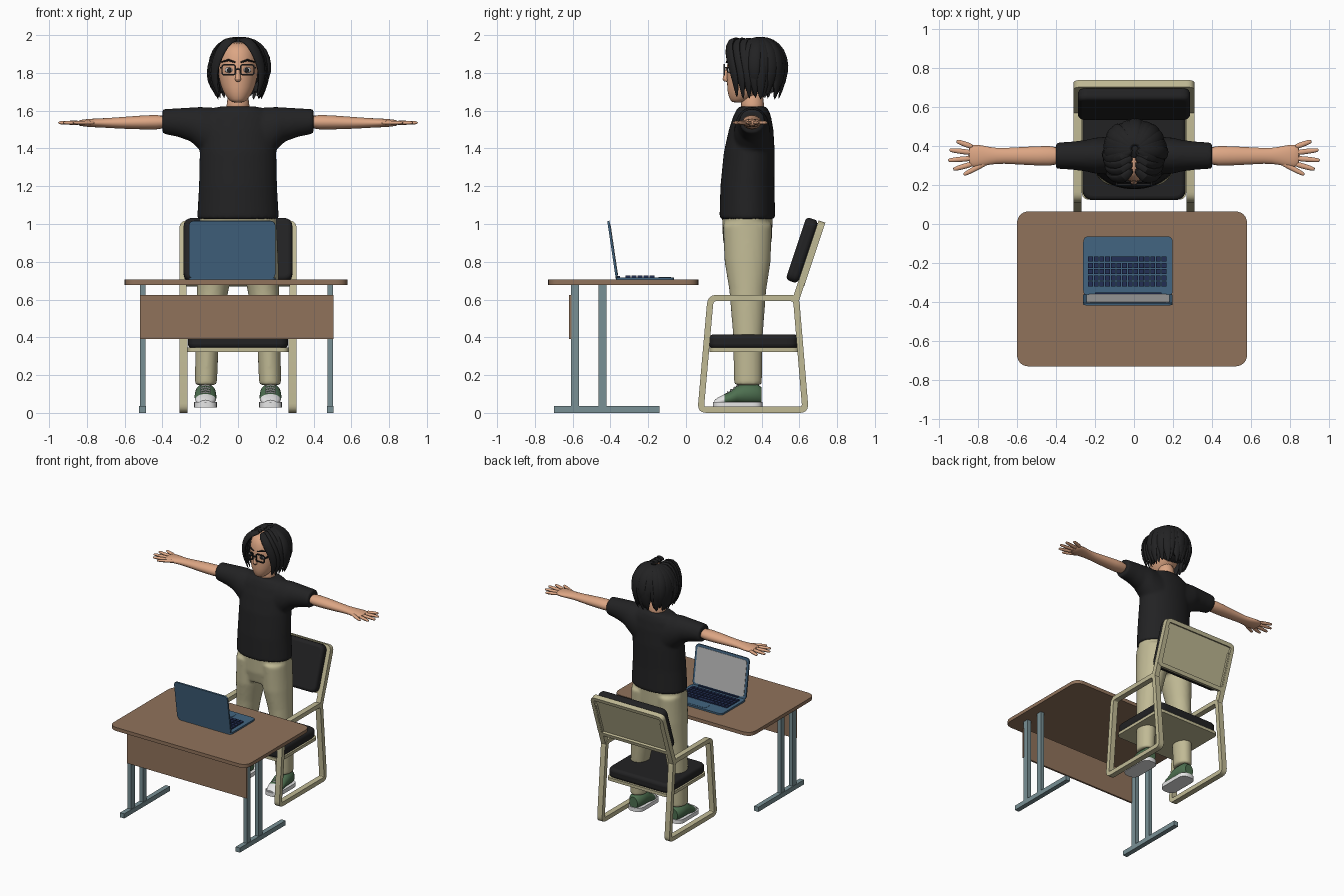
import bpy, bmesh, math, random
from mathutils import Vector, Matrix

if "Cube" in bpy.data.objects:
    bpy.data.objects.remove(bpy.data.objects["Cube"])
random.seed(4)
X, Y, Z = Vector((1, 0, 0)), Vector((0, 1, 0)), Vector((0, 0, 1))


def material(name, *rgb):
    m = bpy.data.materials.new(name)
    m.use_nodes = True
    m.diffuse_color = (*rgb, 1)
    m.node_tree.nodes["Principled BSDF"].inputs["Base Color"].default_value = (*rgb, 1)
    return m


beige = material("beige", .53, .49, .30)
black = material("black", .016, .016, .017)
skin = material("skin", .72, .38, .23)
wood = material("wood", .28, .17, .105)
steel = material("steel", .19, .28, .30)
blue = material("blue", .055, .13, .22)
navy = material("navy", .016, .028, .09)
grey = material("grey", .47, .47, .47)
white = material("white", .8, .8, .8)
green = material("green", .075, .16, .08)


def finish(name, bm, mats, mirror=False, subsurf=0, remesh=0, bevel=0):
    bmesh.ops.recalc_face_normals(bm, faces=bm.faces)
    me = bpy.data.meshes.new(name)
    bm.to_mesh(me)
    bm.free()
    me.shade_smooth()
    me.set_sharp_from_angle(angle=math.radians(42))
    ob = bpy.data.objects.new(name, me)
    bpy.context.collection.objects.link(ob)
    for m in mats if isinstance(mats, list) else [mats]:
        me.materials.append(m)
    if mirror:
        ob.modifiers.new("mirror", "MIRROR").use_mirror_merge = False
    if bevel:
        b = ob.modifiers.new("bevel", "BEVEL")
        b.width, b.segments, b.angle_limit = bevel, 4, math.radians(50)
    if subsurf:
        s = ob.modifiers.new("subsurf", "SUBSURF")
        s.levels = s.render_levels = subsurf
    if remesh:
        r = ob.modifiers.new("blend", "REMESH")
        r.mode, r.voxel_size, r.use_smooth_shade = "VOXEL", remesh, True
        s = ob.modifiers.new("soften", "SMOOTH")
        s.factor, s.iterations = .5, 5
    return ob


def tube(bm, rings, axis=None, up=Z, center=None, n=20):
    """Loft through elliptical rings (x, y, z, half width, half height)."""
    pts = [Vector(r[:3]) for r in rings]
    loops = []
    for i, (p, r) in enumerate(zip(pts, rings)):
        d = axis or (pts[min(i + 1, len(pts) - 1)] - pts[max(i - 1, 0)]).normalized()
        u = ((p - center) if center else up).cross(d).normalized()
        v = d.cross(u)
        turn = [math.tau * k / n for k in range(n)]
        loops.append([bm.verts.new(p + u * r[3] * math.cos(t) + v * r[4] * math.sin(t)) for t in turn])
    for a, b in zip(loops, loops[1:]):
        for k in range(n):
            bm.faces.new((a[k], a[(k + 1) % n], b[(k + 1) % n], b[k]))
    bm.faces.new(loops[0][::-1])
    bm.faces.new(loops[-1])


def ball(bm, at, size):
    bmesh.ops.create_uvsphere(bm, u_segments=20, v_segments=12, radius=1,
                              matrix=Matrix.Translation(at) @ Matrix.Diagonal((*size, 1)))


def rect(x0, x1, y0, y1):
    return [(x0, y0), (x1, y0), (x1, y1), (x0, y1)]


def rounded(points, r, n=6):
    out, pts = [], [Vector(p) for p in points]
    for i, p in enumerate(pts):
        a = p + (pts[i - 1] - p).normalized() * r
        b = p + (pts[(i + 1) % len(pts)] - p).normalized() * r
        out += [a.lerp(p, t / n).lerp(p.lerp(b, t / n), t / n) for t in range(n + 1)]
    return out


def slab(bm, outline, lo, hi, o=(0, 0, 0), a=X, b=Y, hole=0):
    """Extrude a counter-clockwise outline along a x b, optionally as a ring."""
    pts, nrm, c = [Vector(p) for p in outline], a.cross(b), len(outline)
    place = lambda ps, h: [bm.verts.new(Vector(o) + a * p.x + b * p.y + nrm * h) for p in ps]
    loops = [place(pts, lo), place(pts, hi)]
    if hole:
        inner = []
        for i, p in enumerate(pts):
            e, f = (p - pts[i - 1]).normalized(), (pts[(i + 1) % c] - p).normalized()
            n1, m = Vector((-e.y, e.x)), Vector((-e.y - f.y, e.x + f.x)).normalized()
            inner.append(p + m * hole / m.dot(n1))
        loops += [place(inner, hi), place(inner, lo)]
    else:
        bm.faces.new(loops[0][::-1])
        bm.faces.new(loops[1])
    for k in range(4 if hole else 1):
        s, t = loops[k], loops[(k + 1) % len(loops)]
        for i in range(c):
            bm.faces.new((s[i], s[(i + 1) % c], t[(i + 1) % c], t[i]))


def plate(name, mat, outline, lo, hi, mirror=False, bevel=0, **kw):
    bm = bmesh.new()
    slab(bm, outline, lo, hi, **kw)
    return finish(name, bm, mat, mirror=mirror, bevel=bevel)


# Desk
plate("desk_top", wood, rounded(rect(-.6, .58, -.73, .065), .07), .678, .705)
plate("desk_front_panel", wood, rect(-.52, .505, -.62, -.606), .39, .625)
for side, x in (("right", -.505), ("left", .488)):
    bm = bmesh.new()
    slab(bm, rect(x - .018, x + .018, -.70, -.14), 0, .036)
    for y in (-.588, -.442):
        slab(bm, rect(x - .015, x + .015, y - .022, y + .022), .036, .68)
    finish(side + "_desk_leg", bm, steel)

# Laptop
plate("laptop_base", blue, rounded(rect(-.26, .198, -.37, -.063), .03), .705, .718)
lid_up = Vector((0, -.045, .305)).normalized()
lid = dict(o=(-.031, -.366, .712), a=X, b=lid_up)
plate("laptop_lid", blue, rounded(rect(-.229, .229, 0, .308), .03), -.006, .006, **lid)
plate("laptop_screen", grey, rounded(rect(-.212, .212, .018, .29), .02), -.009, -.005, **lid)
plate("laptop_trackpad", blue, rounded(rect(-.11, .05, -.145, -.08), .01), .717, .7195)
bm = bmesh.new()
for row in range(5):
    y = -.18 - row * .032
    for col in range(14):
        x = -.235 + col * .029
        if row == 0 and 4 <= col <= 8:
            continue
        slab(bm, rect(x, x + .024, y - .013, y + .013), .717, .727)
slab(bm, rect(-.119, .021, -.193, -.167), .717, .727)
finish("laptop_keys", bm, navy)
plate("laptop_hinge", navy, rect(-.2, .14, -.362, -.35), .716, .726)

# Chair
loop = rounded([(.06, 0), (.65, 0), (.598, .625), (.115, .625)], .05)
plate("chair_side_frame", beige, loop, .268, .31, mirror=True, a=Y, b=Z, hole=.033)
tilt = dict(o=(0, .583, .605), a=X, b=Vector((0, .316, .949)))
plate("chair_back_post", beige, rect(.272, .31, -.01, .36), -.018, .018, mirror=True, **tilt)
plate("chair_back_rim", beige, rounded(rect(-.31, .31, .075, .43), .045), -.02, .018, hole=.028, **tilt)
plate("chair_back_shell", beige, rect(-.29, .29, .09, .415), -.002, .018, **tilt)
plate("chair_back_cushion", black, rounded(rect(-.288, .288, .078, .428), .05), .018, .085, bevel=.022, **tilt)
plate("chair_seat_shell", beige, rounded(rect(-.268, .268, .125, .60), .04), .322, .345)
plate("chair_seat_cushion", black, rounded(rect(-.265, .265, .122, .595), .06), .342, .415, bevel=.022)

# Shirt: torso and sleeves blended together
bm = bmesh.new()
tube(bm, [(0, y, z, w, d) for z, y, w, d in (
    (1.025, .325, .217, .148), (1.2, .325, .207, .143), (1.38, .335, .203, .135), (1.5, .345, .2, .118),
    (1.57, .35, .19, .1), (1.605, .352, .15, .085), (1.622, .352, .1, .072))], axis=Z, up=Y, n=32)
for s in (-1, 1):
    tube(bm, [(s * x, .35, (lo + hi) / 2, d, (hi - lo) / 2) for x, lo, hi, d in (
        (.1, 1.3, 1.615, .1), (.2, 1.39, 1.62, .092), (.25, 1.437, 1.617, .08),
        (.32, 1.462, 1.613, .072), (.4, 1.478, 1.608, .067))], axis=X, n=28)
finish("shirt", bm, black, remesh=.011)

# Trousers: hips and legs blended together
bm = bmesh.new()
tube(bm, [(0, .325, .83, .17, .11), (0, .325, .92, .205, .13), (0, .325, 1.06, .205, .135)], axis=Z, up=Y, n=32)
for s in (-1, 1):
    tube(bm, [(s * x, y, z, w, d) for z, x, y, w, d in (
        (.148, .17, .328, .058, .074), (.4, .163, .328, .063, .078), (.65, .134, .327, .084, .098),
        (.8, .114, .326, .1, .122), (1.0, .105, .325, .1, .13))], axis=Z, up=Y, n=28)
finish("trousers", bm, beige, remesh=.011)

# Shoes: white toe caps, soles and laces
bm = bmesh.new()
tube(bm, [(.172, y, z, w, h) for y, z, w, h in (
    (.4, .09, .035, .045), (.375, .1, .052, .055), (.31, .1, .056, .057), (.27, .095, .057, .05),
    (.235, .078, .057, .037), (.205, .07, .055, .03), (.17, .06, .045, .022), (.15, .055, .03, .012))], axis=-Y)
for f in bm.faces:
    f.material_index = int(f.calc_center_median().y < .205)
finish("shoe", bm, [green, white], mirror=True)
plate("shoe_sole", white, rounded(rect(.112, .232, .142, .406), .055), .028, .058, mirror=True)
bm = bmesh.new()
for k in range(4):
    y, z = .222 + k * .017, .108 + k * .012
    tube(bm, [(.145, y, z - .004, .005, .005), (.172, y, z + .002, .005, .005), (.199, y, z - .004, .005, .005)], n=8)
finish("shoe_laces", bm, white, mirror=True)

# Arm with hand
bm = bmesh.new()
tube(bm, [(x, .349, z, d, h) for x, z, d, h in (
    (.36, 1.54, .055, .042), (.5, 1.538, .05, .038), (.62, 1.535, .043, .031), (.71, 1.535, .038, .025),
    (.77, 1.535, .054, .023), (.82, 1.535, .06, .019), (.85, 1.535, .052, .013))], axis=X)
digits = [(.83, .396, 20, .085), (.835, .366, 7, .112), (.835, .336, -5, .118), (.83, .307, -16, .1),
          (.755, .315, -28, .135)]
for x, y, turn, size in digits:
    d = Vector((math.cos(math.radians(turn)), math.sin(math.radians(turn)), 0))
    tube(bm, [(x + d.x * size * t, y + d.y * size * t, 1.536, r, r * .8) for t, r in (
        (-.1, .013), (.3, .015), (.65, .0135), (.92, .011), (1, .006))], n=10)
finish("arm", bm, skin, mirror=True, subsurf=1)

# Head, neck and nose
bm = bmesh.new()
tube(bm, [(0, y, z, w, d) for z, y, w, d in (
    (1.642, .275, .028, .03), (1.657, .288, .05, .056), (1.7, .315, .08, .097), (1.75, .335, .097, .118),
    (1.8, .345, .106, .13), (1.87, .352, .108, .135), (1.93, .36, .098, .125), (1.965, .37, .065, .09))],
    axis=Z, up=Y, n=28)
tube(bm, [(0, .355, 1.59, .075, .068), (0, .352, 1.63, .057, .06), (0, .35, 1.72, .056, .058)], axis=Z, up=Y)
tube(bm, [(0, .222, 1.83, .01, .012), (0, .214, 1.79, .012, .014), (0, .207, 1.765, .018, .018),
          (0, .215, 1.752, .012, .012)], axis=-Z, up=Y, n=12)
finish("head", bm, skin, subsurf=1)

# Eyes, brows and mouth
for name, mat, at, size in (("eye", white, (.046, .23, 1.815), (.024, .01, .015)),
                            ("iris", black, (.046, .222, 1.815), (.012, .007, .013))):
    bm = bmesh.new()
    ball(bm, at, size)
    finish(name, bm, mat, mirror=True)
bm = bmesh.new()
tube(bm, [(.015, .214, 1.856, .004, .004), (.05, .222, 1.868, .007, .006), (.088, .252, 1.858, .003, .003)], n=8)
tube(bm, [(0, .222, 1.714, .0025, .003), (.018, .225, 1.715, .0025, .003), (.03, .23, 1.718, .002, .002)], n=8)
finish("brow_and_mouth", bm, black, mirror=True)

# Glasses
bm = bmesh.new()
slab(bm, rounded(rect(.011, .088, 1.786, 1.847), .018), .198, .207, a=X, b=-Z * -1, o=(0, .405, 0), hole=.007)
for v in bm.verts:
    v.co.y -= 0 if v.co.y < .3 else .41
slab(bm, rect(0, .014, .198, .206), 1.815, 1.823)
slab(bm, rect(.086, .094, .198, .34), 1.822, 1.832)
finish("glasses", bm, black, mirror=True)

# Hair: a cap covered by tapering locks falling from the crown
bm = bmesh.new()
core = Vector((0.005, .385, 1.845))
ball(bm, core + Vector((0, .015, 0)), (.138, .122, .138))
fall = [(.08, .142, .4), (.5, .128, .8), (.86, .075, 1), (1, -.01, 1), (.94, -.1, .8), (.74, -.19, .15)]
for layer, count in ((0, 17), (1, 13)):
    for k in range(count):
        a = math.radians(-28 + 236 * k / (count - 1))
        grow, cut = random.uniform(.96, 1.06) + layer * .05, random.uniform(.88, 1.04) - layer * .2
        sway = random.uniform(-.12, .12)
        tube(bm, [(core.x + .148 * r * grow * math.cos(a + sway * i / 5),
                   core.y + .138 * r * grow * math.sin(a + sway * i / 5),
                   core.z + z * (cut if z < 0 else 1), .036 * w, .016 * w)
                  for i, (r, z, w) in enumerate(fall)], center=core, n=8)
# Parted front locks framing the face
for s in (-1, 1):
    for k in range(4):
        g, back, end = 1 + .07 * k, .033 * k, random.uniform(-.012, .02)
        tube(bm, [(s * x * g, y + back, z + (end if z < 1.7 else 0), w, w * .5) for x, y, z, w in (
            (.006, .285, 1.975, .018), (.05, .232, 1.978, .03), (.096, .226, 1.915, .033),
            (.127, .245, 1.83, .03), (.128, .264, 1.75, .024), (.098, .27, 1.668, .005))],
            center=core, n=8)
finish("hair", bm, black, subsurf=1)
